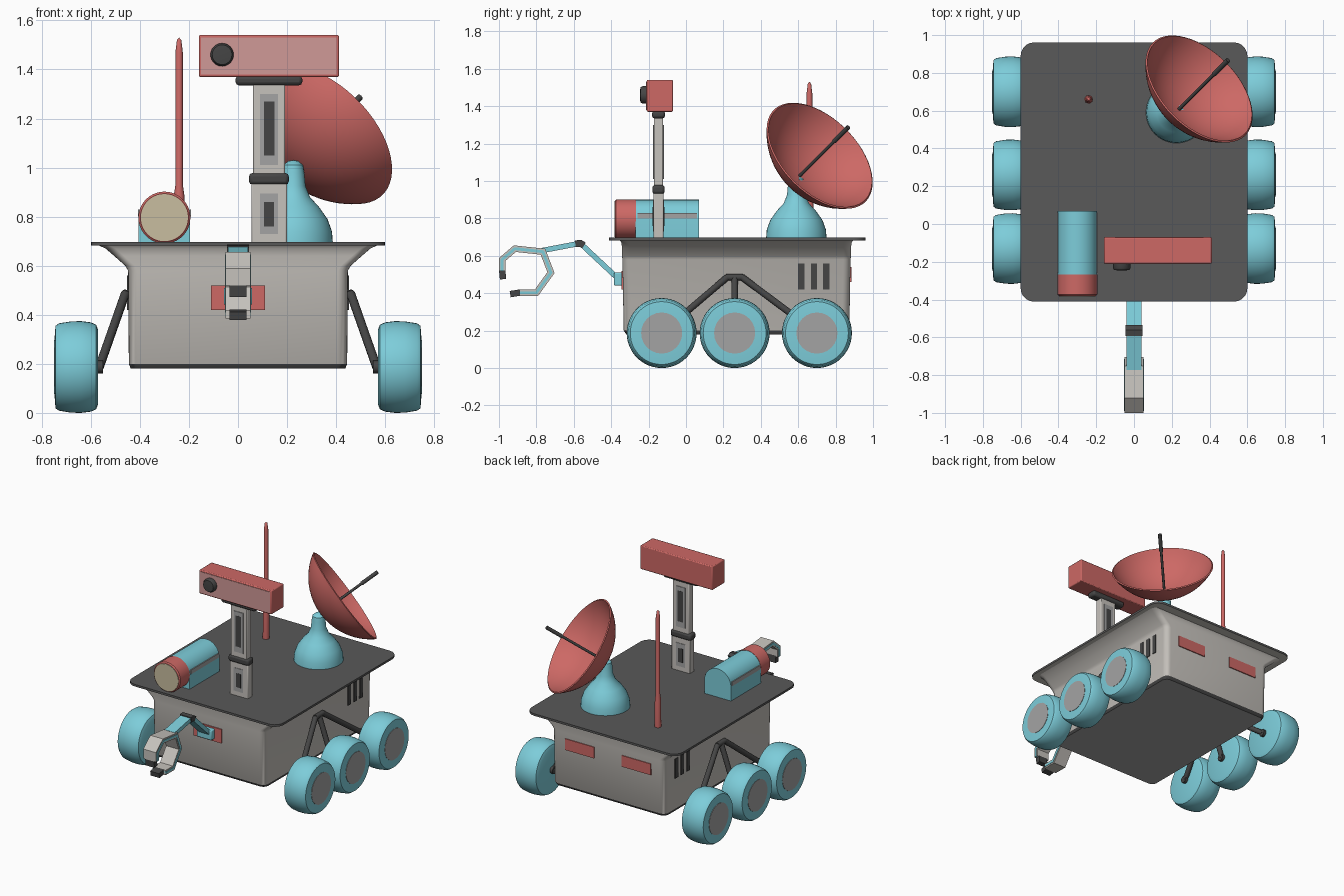
import bpy, bmesh
from math import sin, cos, pi, radians
from mathutils import Vector, Matrix

cube = bpy.data.objects.get("Cube")
if cube:
    bpy.data.objects.remove(cube)

made = []


def material(name, *rgb):
    m = bpy.data.materials.new(name)
    m.use_nodes = True
    m.diffuse_color = (*rgb, 1)
    m.node_tree.nodes["Principled BSDF"].inputs["Base Color"].default_value = (*rgb, 1)
    return m


BLUE = material("sky_blue", .205, .61, .70)
RED = material("coral_red", .61, .14, .13)
PINK = material("pale_pink", .63, .32, .31)
SHELL = material("warm_grey", .565, .54, .505)
GREY = material("mid_grey", .37, .37, .37)
DECK = material("deck_grey", .10, .10, .10)
DARK = material("charcoal", .06, .06, .06)
CREAM = material("cream", .58, .51, .35)


def finish(name, bm, mats, rule=None, bevel=0):
    bmesh.ops.remove_doubles(bm, verts=bm.verts, dist=1e-5)
    bmesh.ops.recalc_face_normals(bm, faces=bm.faces)
    if rule:
        for f in bm.faces:
            f.material_index = rule(f)
    me = bpy.data.meshes.new(name)
    bm.to_mesh(me)
    bm.free()
    ob = bpy.data.objects.new(name, me)
    bpy.context.collection.objects.link(ob)
    for m in mats if isinstance(mats, (list, tuple)) else [mats]:
        me.materials.append(m)
    if bevel:
        b = ob.modifiers.new("bevel", 'BEVEL')
        b.width, b.segments = bevel, 2
    made.append(ob)
    return ob


def loft(name, rings, mats, rule=None, closed=False, matrix=None, bevel=0):
    """Skin matching rings of points; cap the ends unless closed."""
    bm = bmesh.new()
    rows = [[bm.verts.new(p) for p in ring] for ring in rings]
    n = len(rows[0])
    for a, b in zip(rows, rows[1:]):
        for i in range(n):
            j = (i + 1) % n
            bm.faces.new((a[i], a[j], b[j], b[i]))
    if not closed:
        bm.faces.new(rows[0])
        bm.faces.new(rows[-1])
    if matrix:
        bm.transform(matrix)
    return finish(name, bm, mats, rule, bevel)


def box(name, lo, hi, mats, rule=None, bevel=0):
    lo, hi = Vector(lo), Vector(hi)
    bm = bmesh.new()
    bmesh.ops.create_cube(bm, size=1)
    bm.transform(Matrix.Translation((lo + hi) / 2) @ Matrix.Diagonal((*(hi - lo), 1)))
    return finish(name, bm, mats, rule, bevel)


def lathe(name, profile, origin, axis, mats, rule=None, n=40):
    """Revolve (radius, height) points that start and end on the axis."""
    rings = [[(r * cos(2 * pi * i / n), r * sin(2 * pi * i / n), h) for i in range(n)]
             for r, h in profile]
    m = Matrix.Translation(origin) @ Vector(axis).to_track_quat('Z', 'Y').to_matrix().to_4x4()
    return loft(name, rings, mats, rule, closed=True, matrix=m)


def rod(name, p, q, r, mat, n=12):
    p, q = Vector(p), Vector(q)
    d = (q - p).length
    return lathe(name, [(0, 0), (r, 0), (r, d), (0, d)], p, q - p, mat, n=n)


def rounded(z, hx, hy, cy, r, k=5):
    """Rounded rectangle ring at height z."""
    pts = []
    for q, (sx, sy) in enumerate([(1, 1), (-1, 1), (-1, -1), (1, -1)]):
        for i in range(k + 1):
            a = (q + i / k) * pi / 2
            pts.append((sx * (hx - r) + r * cos(a), cy + sy * (hy - r) + r * sin(a), z))
    return pts


def ribbon(name, path, thick, width, mat):
    """Flat strip following a (y, z) path, with mitred corners."""
    pts = [Vector(p) for p in path]
    rings = []
    for i, p in enumerate(pts):
        a = (p - pts[i - 1]).normalized() if i else None
        b = (pts[i + 1] - p).normalized() if i < len(pts) - 1 else None
        t = ((a or b) + (b or a)).normalized()
        o = Vector((-t.y, t.x)) * thick / 2 / t.dot(a or b)
        u, v = p + o, p - o
        w = width / 2
        rings.append([(-w, *u), (w, *u), (w, *v), (-w, *v)])
    return loft(name, rings, mat)


# Chassis: tub flaring sideways under a flat deck
tub = [(.18, .437, .59), (.20, .445, .603), (.58, .448, .61), (.60, .46, .612),
       (.64, .505, .612), (.67, .54, .615), (.684, .57, .625)]
loft("body", [rounded(z, hx, hy, .27, .04) for z, hx, hy in tub], [SHELL, GREY, DARK],
     lambda f: 1 if f.normal.z < -.9 and f.calc_center_median().z < .19
     else 2 if f.calc_center_median().z < .2 else 0)
loft("deck", [rounded(z, .6, .686, .275, .07) for z in (.682, .697)], [DECK, SHELL],
     lambda f: 1 if f.normal.z < -.9 else 0)

# Body panels and vents
box("front_panel", (-.11, -.346, .42), (.11, -.338, .52), RED)
for s in (-1, 1):
    x0, x1 = sorted((s * .11, s * .34))
    box("rear_panel", (x0, .876, .46), (x1, .885, .54), RED)
    for y in (.60, .667, .733):
        x0, x1 = sorted((s * .444, s * .452))
        box("side_vent", (x0, y, .42), (x1, y + .034, .56), DARK)

# Wheels and suspension
tyre = [(0, 0), (.15, 0), (.172, .008), (.182, .03), (.187, .07), (.186, .11),
        (.178, .16), (.168, .174), (.115, .178), (0, .178)]
for s in (-1, 1):
    pivot = Vector((s * .46, .26, .485))
    rod("suspension_pivot", pivot - Vector((0, .045, 0)), pivot + Vector((0, .045, 0)), .018, DARK)
    for y, dy in ((-.13, -.04), (.26, 0), (.70, .04)):
        lathe("wheel", tyre, (s * .57, y, .187), (s, 0, 0), BLUE, n=48)
        lathe("hub", [(0, 0), (.11, 0), (.11, .005), (0, .005)], (s * .7455, y, .187),
              (s, 0, 0), GREY, n=24)
        rod("strut", pivot + Vector((0, dy, 0)), (s * .565, y, .187), .018, DARK)
        rod("axle", (s * .55, y, .187), (s * .59, y, .187), .026, DARK)

# Camera mast
box("mast_lower", (.055, -.174, .69), (.2, -.12, .95), SHELL, bevel=.006)
box("mast_upper", (.062, -.172, .95), (.192, -.122, 1.36), SHELL, bevel=.006)
box("mast_collar", (.045, -.18, .93), (.207, -.114, .978), DARK, bevel=.014)
box("mast_top_collar", (-.01, -.182, 1.335), (.262, -.112, 1.375), DARK, bevel=.014)
for y, s in ((-.173, -1), (-.121, 1)):
    for x0, x1, z0, z1, mat, d in ((.09, .163, 1.01, 1.30, GREY, .003),
                                   (.105, .148, 1.05, 1.27, DARK, .004),
                                   (.09, .163, .73, .895, GREY, .004),
                                   (.107, .146, .76, .86, DARK, .005)):
        box("mast_slot", (x0, y - d, z0), (x1, y + d, z1), mat)

# Camera head
box("camera_head", (-.16, -.21, 1.37), (.412, -.07, 1.54), RED, bevel=.006)
box("camera_face", (-.15, -.213, 1.38), (.402, -.207, 1.53), PINK)
lathe("camera_lens", [(0, -.01), (.047, -.01), (.047, .022), (.04, .034), (0, .037)],
      (-.065, -.21, 1.46), (0, -1, 0), DARK)

# Whip antenna
lathe("antenna", [(0, 0), (.022, 0), (.021, .2), (.015, .24), (.015, .78), (.009, .83), (0, .84)],
      (-.24, .66, .69), (0, 0, 1), RED, n=16)

# Dish on a bell-shaped pedestal
lathe("dish_pedestal", [(0, 0), (.162, 0), (.158, .05), (.14, .10), (.105, .15), (.068, .19),
                        (.05, .235), (.045, .29), (.04, .32), (.02, .337), (0, .34)],
      (.225, .59, .69), (0, 0, 1), BLUE)
R, steps = .406, 12
arc = [1.025 * i / steps for i in range(steps + 1)]
outer = [(R * sin(t), R * (1 - cos(t))) for t in arc]
inner = [((R - .01) * sin(t), R - (R - .01) * cos(t)) for t in reversed(arc)]
vertex = Vector((.232, .602, 1.022))
axis = Vector((1, 1, 1)).normalized()
lathe("dish", outer + inner, vertex, axis, RED, n=56)
rod("dish_feed", vertex, vertex + axis * .45, .009, DARK)
rod("dish_feed_tip", vertex + axis * .33, vertex + axis * .46, .013, DARK)

# Canister: arched housing with a round nose
arch = [(-.195, .69)] + [(-.3 + .105 * cos(pi * i / 20), .795 + .105 * sin(pi * i / 20))
                         for i in range(21)] + [(-.405, .69)]
loft("canister_housing", [[(x, y, z) for x, z in arch] for y in (-.27, .07)], BLUE)
lathe("canister_nose", [(0, 0), (.106, 0), (.106, .105), (.098, .112), (0, .112)],
      (-.3, -.268, .796), (0, -1, 0), RED)
lathe("canister_cap", [(0, 0), (.096, 0), (.096, .005), (0, .005)],
      (-.3, -.378, .796), (0, -1, 0), CREAM)
for x in (-.195, -.405):
    box("canister_stripe", (x - .003, -.26, .80), (x + .003, .06, .83), GREY)

# Robot arm
box("arm_bracket", (-.058, -.385, .44), (.058, -.335, .51), BLUE, bevel=.006)
ribbon("arm_lower", [(-.36, .475), (-.56, .662)], .028, .08, BLUE)
ribbon("arm_upper", [(-.56, .668), (-.77, .628)], .028, .08, BLUE)
ribbon("arm_elbow", [(-.545, .655), (-.565, .667), (-.592, .664)], .036, .09, DARK)

# Claw: one open loop with dark fingertips
claw = [(-.983, .52), (-.983, .58), (-.915, .638), (-.765, .622),
        (-.722, .51), (-.80, .402), (-.89, .402)]
ribbon("claw", claw, .034, .1, SHELL)
ribbon("claw_inlay", claw, .015, .106, BLUE)
ribbon("upper_fingertip", [(-.983, .525), (-.978, .475)], .034, .07, DARK)
ribbon("lower_fingertip", [(-.885, .404), (-.94, .395)], .034, .07, DARK)

# Smooth the curved parts, keep edges sharp
bpy.ops.object.select_all(action='DESELECT')
for ob in made:
    ob.select_set(True)
bpy.context.view_layer.objects.active = made[0]
bpy.ops.object.shade_smooth_by_angle(angle=radians(35))
